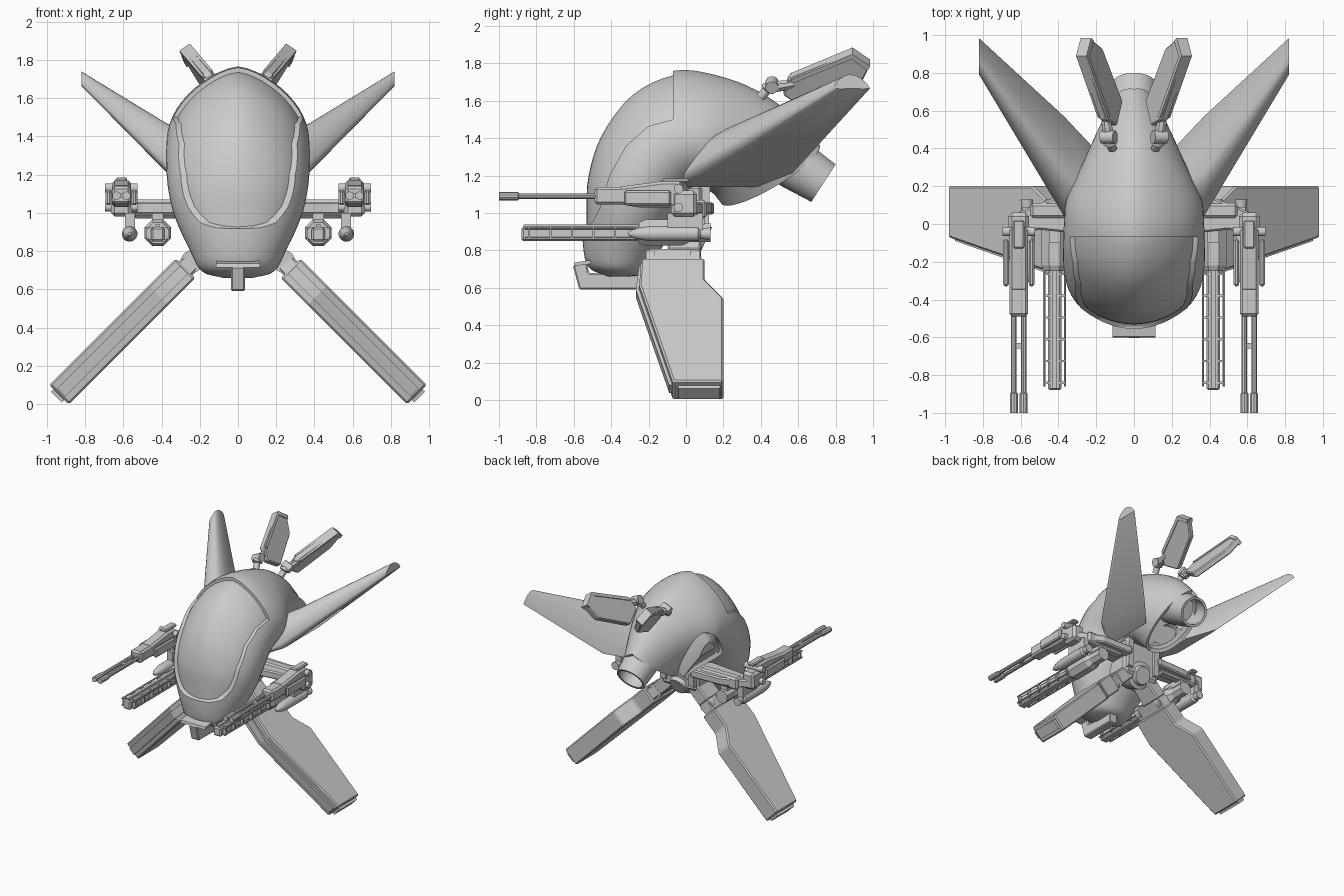
import bpy, bmesh, math
from mathutils import Vector

cube = bpy.data.objects.get("Cube")
if cube:
    bpy.data.objects.remove(cube)


def shade(ob):
    bpy.ops.object.select_all(action="DESELECT")
    ob.select_set(True)
    bpy.context.view_layer.objects.active = ob
    bpy.ops.object.convert(target="MESH")
    bpy.ops.object.shade_smooth_by_angle(angle=math.radians(35))


def finish(name, bm, mirror=True, bevel=0, thick=0, smooth=False, cutter=None):
    bmesh.ops.recalc_face_normals(bm, faces=bm.faces)
    mesh = bpy.data.meshes.new(name)
    bm.to_mesh(mesh)
    bm.free()
    ob = bpy.data.objects.new(name, mesh)
    bpy.context.collection.objects.link(ob)
    if thick:
        mod = ob.modifiers.new("Thickness", "SOLIDIFY")
        mod.thickness = thick
    if bevel:
        mod = ob.modifiers.new("Bevel", "BEVEL")
        mod.width, mod.segments = bevel, 1
    if cutter:
        mod = ob.modifiers.new("Opening", "BOOLEAN")
        mod.object, mod.operation, mod.solver = cutter, "DIFFERENCE", "EXACT"
    if mirror:
        ob.modifiers.new("Mirror", "MIRROR")
    if smooth:
        shade(ob)
    return ob


def prism(name, poly, place, depth, **kw):
    """Extrude a 2D outline; place(a, b, c) maps it into space."""
    bm = bmesh.new()
    lo, hi = [[bm.verts.new(place(a, b, c)) for a, b in poly] for c in (-depth / 2, depth / 2)]
    bm.faces.new(lo)
    bm.faces.new(hi[::-1])
    skin(bm, [lo, hi])
    return finish(name, bm, **kw)


def box(name, x, y, z, **kw):
    poly = [(x[0], y[0]), (x[1], y[0]), (x[1], y[1]), (x[0], y[1])]
    mid = sum(z) / 2
    return prism(name, poly, lambda a, b, c: (a, b, mid + c), z[1] - z[0], **kw)


def rod(name, p, q, stations, sides=12, caps=True, **kw):
    """Turned part along p-q; stations are (fraction, radius)."""
    p, q = Vector(p), Vector(q)
    turn = (q - p).to_track_quat("Z", "Y")
    bm = bmesh.new()
    rings = []
    for f, r in stations:
        angles = [math.tau * (i + .5) / sides for i in range(sides)]
        rings.append([bm.verts.new(p.lerp(q, f) + turn @ Vector((r * math.cos(a), r * math.sin(a), 0)))
                      for a in angles])
    skin(bm, rings)
    if caps:
        bm.faces.new(rings[0])
        bm.faces.new(rings[-1])
    return finish(name, bm, smooth=sides > 8, **kw)


def skin(bm, rings):
    for r, s in zip(rings, rings[1:]):
        for i in range(len(r)):
            j = (i + 1) % len(r)
            bm.faces.new((r[i], r[j], s[j], s[i]))


def spline(keys, steps):
    """Catmull-Rom through tuples of any length."""
    k = [Vector(v) for v in keys]
    k = [k[0] * 2 - k[1]] + k + [k[-1] * 2 - k[-2]]
    out = []
    for a, b, c, d in zip(k, k[1:], k[2:], k[3:]):
        for i in range(steps):
            t = i / steps
            out.append((b * 2 + (c - a) * t + (a * 2 - b * 5 + c * 4 - d) * t * t
                        + (b * 3 - a - c * 3 + d) * t ** 3) / 2)
    return out + [k[-2]]


# Body sections: outer y, z, inner y, z, half width, taper, bow
sections = [
    (-.42, .66, -.30, .66, .08, 1, 0), (-.52, .71, -.22, .68, .19, 1, 0),
    (-.55, .82, -.15, .78, .25, 1, 0), (-.555, 1, -.05, .95, .33, 1, 0),
    (-.545, 1.2, 0, 1.05, .365, .95, 0), (-.47, 1.43, .03, 1.1, .375, .85, 0),
    (-.3, 1.65, .05, 1.12, .375, .8, 0), (-.07, 1.76, .08, 1.13, .37, .77, 0),
    (.15, 1.74, .1, 1.13, .36, .77, 0), (.37, 1.66, .12, 1.12, .31, .8, 0),
    (.56, 1.53, .15, 1.1, .24, .9, .03), (.715, 1.365, .19, 1.05, .16, 1, .07)]


def body_mesh(keys, grow=0):
    bm = bmesh.new()
    rings = []
    for oy, oz, iy, iz, w, taper, bow in spline(keys, 4):
        o, inner = Vector((0, oy, oz)), Vector((0, iy, iz))
        out = (o - inner).normalized() * grow
        o, inner = o + out, inner - out
        ring = []
        for i in range(48):
            a = math.tau * i / 48
            t = ((1 - math.cos(a)) / 2) ** taper
            v = o.lerp(inner, t) + Vector((0, .5, -.85)) * bow * abs(math.sin(a))
            v.x = (w + grow) * math.sin(a)
            ring.append(bm.verts.new(v))
        rings.append(ring)
    skin(bm, rings)
    bm.faces.new(rings[0])
    return bm, rings


# Outer shell with the canopy opening cut out of its front
opening = prism("canopy_cutter", [(-.07, 1.9), (-.07, 1.5), (-.2, 1.465), (-.32, 1.36), (-.41, 1.2), (-.46, 1.03),
                                  (-.5, .95), (-.54, .92), (-.8, .9), (-.8, 1.9)],
                lambda y, z, c: (c, y, z), 1.2, mirror=False)
shell, rings = body_mesh(sections)
finish("body_shell", shell, mirror=False, thick=.03, smooth=True, cutter=opening)
bpy.data.objects.remove(opening)

# Canopy bubble set inside the shell
pod, rings = body_mesh(sections[:9], -.024)
pod.faces.new(rings[-1])
finish("canopy", pod, mirror=False, smooth=True)

# Exhaust nozzle
rod("exhaust_nozzle", (0, .46, 1.338), (0, .735, 1.16), [(0, .14), (.5, .135), (1, .12)], 32,
    caps=False, mirror=False, thick=.02)
rod("exhaust_core", (0, .4, 1.38), (0, .58, 1.26), [(0, .125), (1, .11)], 24, mirror=False)

# Swept upper fins: chord fraction and height fraction of the section
airfoil = [(0, .12), (.06, .4), (.2, .75), (.42, 1), (.65, .9), (.88, .5), (1, .1), (.97, 0), (.5, 0), (.08, 0)]
bm = bmesh.new()
rings = []
for x, y0, y1, z0, z1 in ((.2, -.09, .38, 1.14, 1.38), (.37, .04, .56, 1.21, 1.465), (.82, .79, .98, 1.665, 1.74)):
    loop = spline(airfoil + airfoil[:1], 3)[:-1]
    rings.append([bm.verts.new((x, y0 + (y1 - y0) * u, z0 + (z1 - z0) * v)) for u, v in loop])
skin(bm, rings)
bm.faces.new(rings[-1])
finish("upper_fin", bm, smooth=True)


# Tail paddles on ball joints
def paddle_place(y, z, c):
    return (.18 + .56 * (z - 1.72) + .12 * (y - .75) + .84 * c, y, z - .55 * c)


prism("tail_paddle", [(.52, 1.64), (.55, 1.73), (.89, 1.865), (.985, 1.8), (.93, 1.69), (.65, 1.56)],
      paddle_place, .05, bevel=.008)
prism("paddle_rim", [(.56, 1.73), (.89, 1.867), (.985, 1.803), (.97, 1.78), (.885, 1.84), (.57, 1.71)],
      paddle_place, .066)
rod("paddle_joint", (.115, .40, 1.62), (.13, .45, 1.68), [(0, .025), (.6, .025), (.7, .04), (1, .03)])
rod("paddle_arm", (.13, .44, 1.67), (.155, .58, 1.69), [(0, .03), (.5, .03), (1, .02)], 8)
rod("paddle_hinge", (.1, .46, 1.7), (.17, .46, 1.67), [(0, .035), (1, .035)])


# Splayed landing legs
def leg_place(y, s, c):
    return (.275 + .707 * (s + c), y, .71 - .707 * (s - c))


prism("leg_blade", [(-.24, 0), (-.25, .2), (-.07, .935), (.2, .935), (.2, .3), (.1, .16), (.1, 0)],
      leg_place, .145, bevel=.01)
prism("leg_front_rail", [(-.25, .01), (-.268, .2), (-.09, .92), (0, .92), (-.1, .1)], leg_place, .06)
prism("leg_foot", [(-.05, .9), (-.04, .955), (.18, .955), (.19, .9)], leg_place, .08)
prism("leg_shoulder", [(-.23, .02), (-.2, -.1), (.07, -.1), (.09, .02)], leg_place, .1, bevel=.01)
prism("leg_hip", [(-.1, -.08), (-.08, -.36), (.08, -.36), (.08, -.08)], leg_place, .11, bevel=.01)
for y in (-.19, .05):
    rod("leg_hinge", leg_place(y - .025, -.05, 0), leg_place(y + .025, -.05, 0), [(0, .06), (1, .06)])

# Central frame and hub under the body
box("centre_frame", (-.17, .17), (-.12, .1), (.84, 1.16), mirror=False, bevel=.03)
rod("centre_hub", (0, -.04, .93), (0, .11, .86), [(0, .11), (.75, .11), (.8, .08), (1, .07)], 24, mirror=False)
prism("duct_strut", [(.02, 1.2), (.13, 1.2), (.12, .9), (.06, .88)], lambda y, z, c: (.13 + c, y, z), .05)

# Weapon wing
prism("weapon_wing", [(.14, .15), (.42, .14), (.57, .08), (.66, .04), (.66, -.06), (.5, -.03), (.14, -.07)],
      lambda x, y, c: (x, y, 1.025 + c), .065, bevel=.01)
box("wing_spine", (.2, .55), (.03, .11), (.97, 1.07), bevel=.015)
box("wing_clamp", (.555, .665), (-.08, .06), (.98, 1.12), bevel=.02)
box("pylon", (.54, .59), (-.1, .09), (.91, 1.0))

# Twin-barrel guns
gx, gz = .61, 1.09
for x in (gx - .026, gx + .026):
    rod("gun_barrel", (x, -.4, gz), (x, -1, gz),
        [(0, .015), (.82, .015), (.83, .022), (1, .022)], 10)
box("gun_band", (gx - .035, gx + .035), (-.66, -.63), (gz - .01, gz + .01))
box("gun_receiver", (gx - .05, gx + .05), (-.49, -.2), (1.045, 1.14), bevel=.015)
prism("gun_housing", [(-.37, 1.05), (-.36, 1.14), (-.13, 1.17), (-.02, 1.17), (-.02, 1.03), (-.25, 1.03)],
      lambda y, z, c: (gx + c, y, z), .1, bevel=.015)
for x in (gx - .068, gx + .068):
    box("gun_cheek", (x - .015, x + .015), (-.33, -.08), (1.04, 1.12), bevel=.01)
box("gun_sight", (gx - .03, gx + .03), (-.13, .02), (1.16, 1.185), bevel=.008)
for z in (1.03, 1.13):
    rod("gun_pin", (gx - .085, -.04, z), (gx + .085, -.04, z), [(0, .025), (1, .025)])

# Rail launchers inboard
lx, lz = .42, .895
box("launcher_rail", (lx - .035, lx + .035), (-.88, -.1), (lz - .045, lz + .03), bevel=.01)
box("launcher_groove", (lx - .012, lx + .012), (-.87, -.2), (lz + .02, lz + .045))
for side in (-1, 1):
    x = lx + side * .055
    for z in (lz - .03, lz + .025):
        rod("launcher_rod", (x, -.86, z), (x, -.2, z), [(0, .007), (1, .007)], 6)
for i in range(6):
    y = -.84 + i * .115
    box("launcher_rung", (lx - .06, lx + .06), (y - .006, y + .006), (lz - .035, lz + .03))
rod("launcher_housing", (lx, -.25, lz), (lx, .13, lz),
    [(0, .06), (.08, .075), (.6, .075), (.7, .055), (1, .055)], 8)
box("launcher_mount", (lx - .03, lx + .03), (-.1, .1), (.94, 1.0))

# Missile below each gun
rod("missile", (.567, -.31, .89), (.567, .13, .89),
    [(0, .008), (.06, .022), (.15, .034), (.27, .041), (.85, .041), (.88, .028), (1, .034)], 16)

# Chin sensor
prism("chin_sensor", [(-.605, .72), (-.53, .74), (-.52, .68), (-.25, .68), (-.25, .59), (-.57, .59)],
      lambda y, z, c: (c, y, z), .075, mirror=False, bevel=.008)
prism("chin_plate", [(-.6, .715), (-.595, .735), (-.5, .75), (-.5, .73)],
      lambda y, z, c: (c, y, z), .23, mirror=False)
